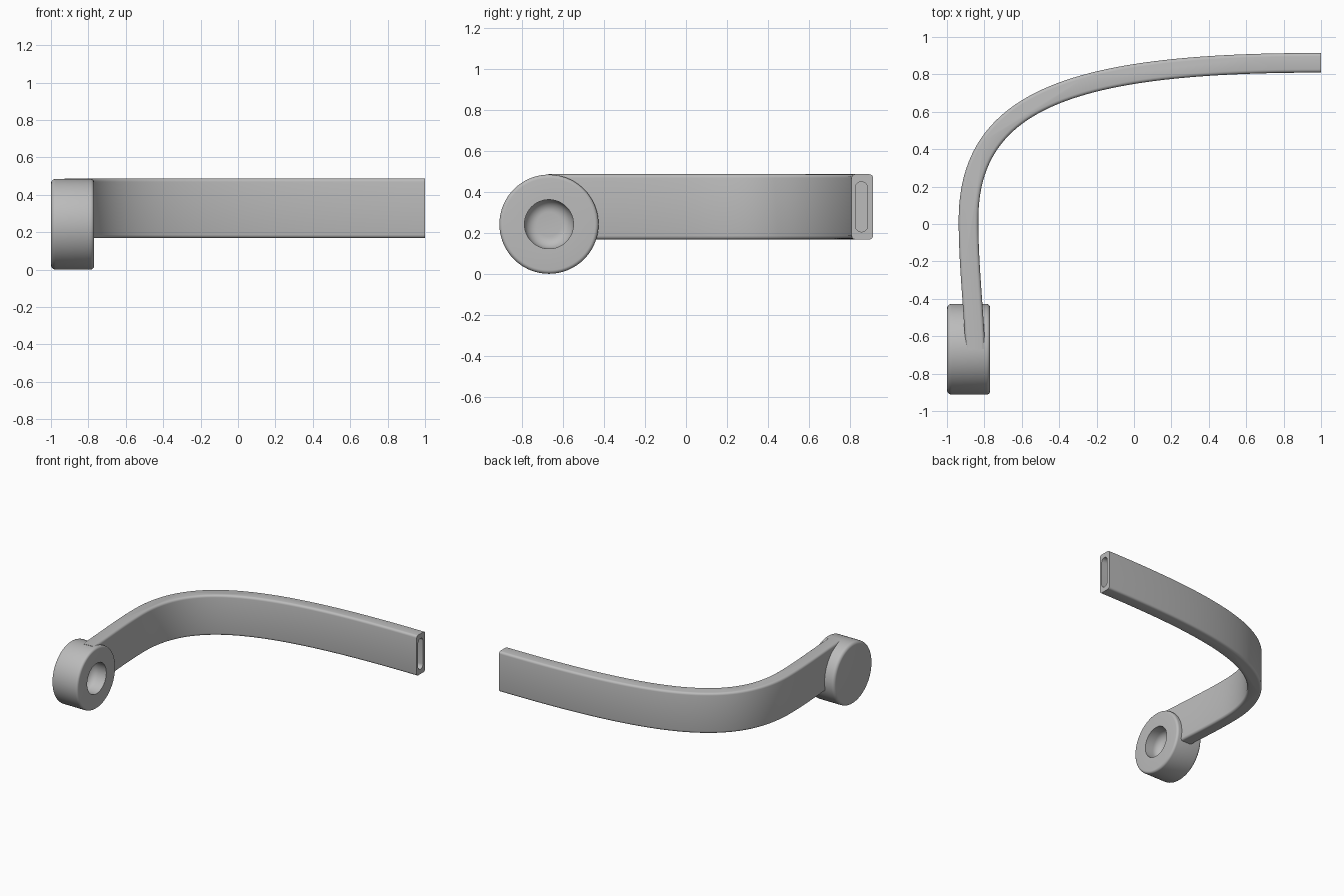
import bpy, bmesh, math
from mathutils import Vector
from mathutils.geometry import interpolate_bezier

cube = bpy.data.objects.get("Cube")
if cube:
    bpy.data.objects.remove(cube, do_unlink=True)

grey = bpy.data.materials.new("plain grey")
grey.use_nodes = True
grey.diffuse_color = (0.5, 0.5, 0.5, 1)
grey.node_tree.nodes["Principled BSDF"].inputs["Base Color"].default_value = (0.5, 0.5, 0.5, 1)


def finish(name, bm):
    bmesh.ops.recalc_face_normals(bm, faces=bm.faces)
    mesh = bpy.data.meshes.new(name)
    bm.to_mesh(mesh)
    bm.free()
    mesh.materials.append(grey)
    obj = bpy.data.objects.new(name, mesh)
    bpy.context.collection.objects.link(obj)
    return obj


def activate(obj):
    bpy.ops.object.select_all(action='DESELECT')
    obj.select_set(True)
    bpy.context.view_layer.objects.active = obj


def prism(outline, vec):
    """Extrude a closed outline along a vector."""
    bm = bmesh.new()
    face = bm.faces.new([bm.verts.new(p) for p in outline])
    ext = bmesh.ops.extrude_face_region(bm, geom=[face], use_keep_orig=True)
    moved = [g for g in ext["geom"] if isinstance(g, bmesh.types.BMVert)]
    bmesh.ops.translate(bm, verts=moved, vec=vec)
    return bm


def lathe(profile, y, z, steps=72):
    """Turn an (x, radius) profile about an axis along x."""
    bm = bmesh.new()
    verts = [bm.verts.new((x, y, z + r)) for x, r in profile]
    edges = [bm.edges.new(pair) for pair in zip(verts, verts[1:])]
    bmesh.ops.spin(bm, geom=verts + edges, cent=(0, y, z), axis=(1, 0, 0),
                   angle=math.tau, steps=steps)
    bmesh.ops.remove_doubles(bm, verts=bm.verts, dist=1e-5)
    return bm


def arc(cx, cr, rx, rr, start, end, n=6):
    """Elliptical corner in (x, radius) coordinates, angles in degrees."""
    angles = [math.radians(start + (end - start) * i / n) for i in range(n + 1)]
    return [(cx + rx * math.cos(a), cr + rr * math.sin(a)) for a in angles]


def cut(obj, cutter):
    mod = obj.modifiers.new("cut", 'BOOLEAN')
    mod.operation = 'DIFFERENCE'
    mod.solver = 'EXACT'
    mod.object = cutter
    activate(obj)
    bpy.ops.object.modifier_apply(modifier=mod.name)
    bpy.data.objects.remove(cutter, do_unlink=True)


# Round hub with a blind, bowl-bottomed socket on its inner face
HUB_Y, HUB_Z, HUB_R = -0.67, 0.2425, 0.2425
X0, X1, SOCKET = -1.0, -0.77, 0.12
profile = [(X0, 0)]
profile += arc(X0 + 0.025, HUB_R - 0.025, 0.025, 0.025, 180, 90)
profile += arc(X1 - 0.018, HUB_R - 0.018, 0.018, 0.018, 90, 0)
profile += [(X1, SOCKET)]
profile += arc(X1 - 0.07, 0.06, 0.06, 0.06, 90, 180, 8)
profile += [(X1 - 0.13, 0)]
hub = finish("round_hub", lathe(profile, HUB_Y, HUB_Z))

# Curved arm: constant-width band along a smooth centre line
HALF, Z0, Z1 = 0.0525, 0.168, 0.487
spans = [((1, .862), (-.3, .862), (-.885, .68), (-.885, .02)),
         ((-.885, .02), (-.885, -.2), (-.862, -.4), (-.848, -.67))]
path = []
for span in spans:
    path += interpolate_bezier(*[Vector((x, y, 0)) for x, y in span], 49)[1 if path else 0:]
left, right = [], []
for i, p in enumerate(path):
    t = (path[min(i + 1, len(path) - 1)] - path[max(i - 1, 0)]).normalized()
    if i == 0:
        t = Vector((-1, 0, 0))
    side = Vector((-t.y, t.x, 0)) * HALF
    base = Vector((p.x, p.y, Z0))
    left.append(base + side)
    right.append(base - side)
bm = prism(left + right[::-1], (0, 0, Z1 - Z0))
long_edges = [e for e in bm.edges if e.calc_length() < HALF * 1.8
              and abs(e.verts[0].co.z - e.verts[1].co.z) < 1e-5]
bmesh.ops.bevel(bm, geom=long_edges, offset=0.018, segments=4, profile=0.5, affect='EDGES')
arm = finish("curved_arm", bm)

# Keep the arm clear of the hub socket
clearance = lathe([(-0.96, 0), (-0.96, 0.14), (-0.7, 0.14), (-0.7, 0)], HUB_Y, HUB_Z, 48)
cut(arm, finish("socket_clearance", clearance))

# Rounded slot in the free end of the arm
SLOT_R, SLOT_Y, LOW, HIGH = 0.03, 0.858, 0.235, 0.42
slot = []
for i in range(26):
    a = math.pi * (i % 13) / 12 + (0 if i < 13 else math.pi)
    zc = HIGH if i < 13 else LOW
    slot.append((0.95, SLOT_Y + SLOT_R * math.cos(a), zc + SLOT_R * math.sin(a)))
cut(arm, finish("slot_cutter", prism(slot, (0.1, 0, 0))))

for obj in (hub, arm):
    activate(obj)
    bpy.ops.object.shade_smooth_by_angle(angle=math.radians(35))
